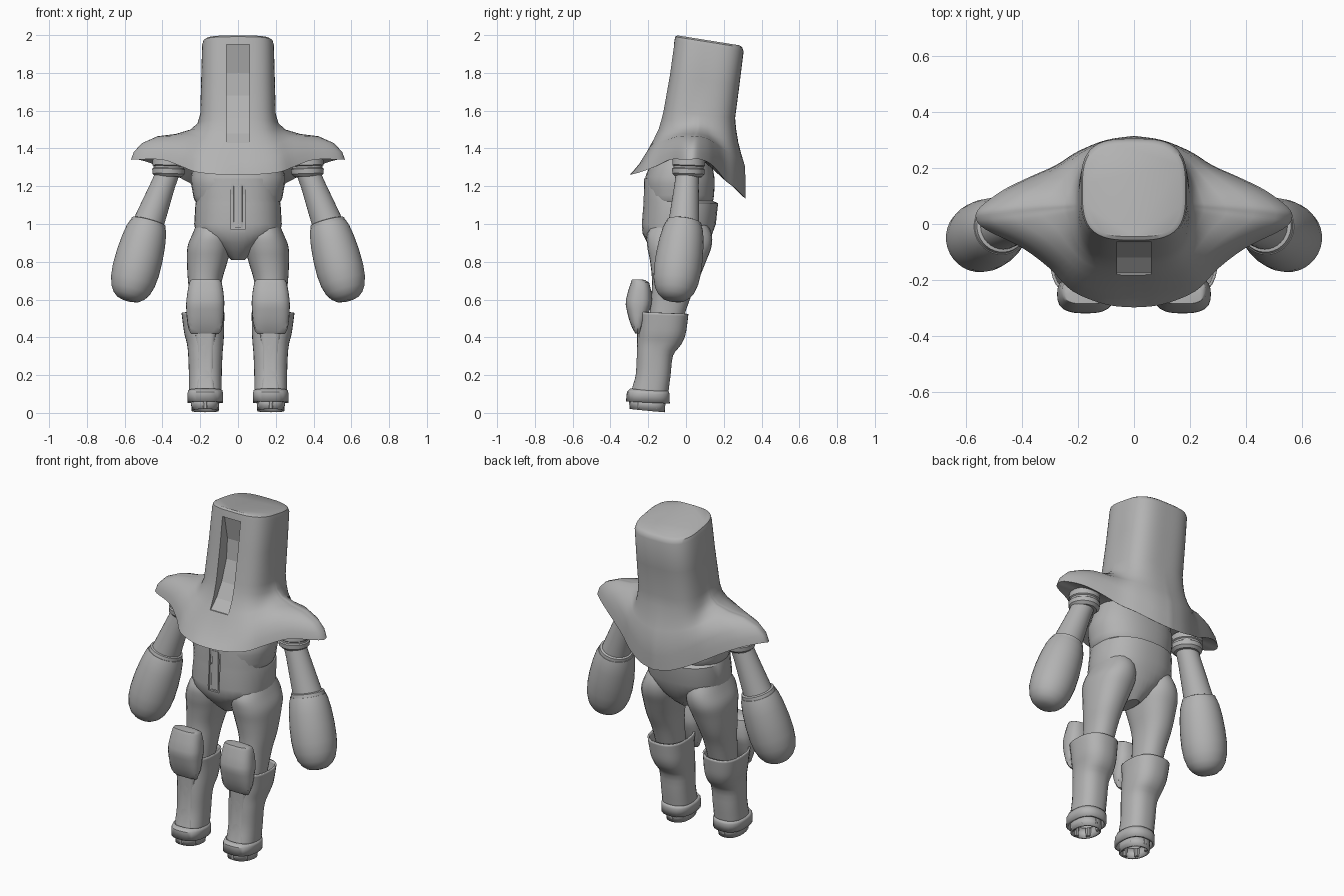
import bpy, bmesh, math
from mathutils import Vector

if "Cube" in bpy.data.objects:
    bpy.data.objects.remove(bpy.data.objects["Cube"])

grey = bpy.data.materials.new("grey")
grey.use_nodes = True
colour = (0.45, 0.45, 0.45, 1)
grey.diffuse_color = colour
grey.node_tree.nodes["Principled BSDF"].inputs["Base Color"].default_value = colour


def make(name, rings, caps=True, smooth=True):
    """Skin a stack of point rings into one object."""
    bm = bmesh.new()
    rows = [[bm.verts.new(p) for p in ring] for ring in rings]
    n = len(rows[0])
    for a, b in zip(rows, rows[1:]):
        for i in range(n):
            j = (i + 1) % n
            bm.faces.new((a[i], a[j], b[j], b[i]))
    if caps:
        bm.faces.new(rows[0])
        bm.faces.new(rows[-1])
    bmesh.ops.recalc_face_normals(bm, faces=bm.faces)
    mesh = bpy.data.meshes.new(name)
    bm.to_mesh(mesh)
    bm.free()
    ob = bpy.data.objects.new(name, mesh)
    bpy.context.collection.objects.link(ob)
    mesh.materials.append(grey)
    if smooth:
        bpy.ops.object.select_all(action='DESELECT')
        ob.select_set(True)
        bpy.context.view_layer.objects.active = ob
        bpy.ops.object.shade_smooth_by_angle(angle=math.radians(35))
    return ob


def polar(a, rx, ry, n):
    """Point of a rounded rectangle in direction a."""
    c, s = math.cos(a), math.sin(a)
    r = ((abs(c) / rx) ** n + (abs(s) / ry) ** n) ** (-1 / n)
    return c * r, s * r


def spline(points, steps):
    """Catmull-Rom samples through equal-length tuples."""
    out = []
    for i in range(len(points) - 1):
        p = [points[max(0, min(len(points) - 1, i + k))] for k in (-1, 0, 1, 2)]
        for k in range(steps):
            t = k / steps
            out.append(tuple(0.5 * (2 * b + (c - a) * t + (2 * a - 5 * b + 4 * c - d) * t ** 2
                                    + (3 * b - a - 3 * c + d) * t ** 3) for a, b, c, d in zip(*p)))
    return out + [points[-1]]


def loft(name, rings, n=2.3, seg=32, caps=True, wall=0, steps=1, slope=0):
    """Rings are (z, centre x, front y, back y, half width)."""
    rows = []
    for z, xc, y0, y1, rx in spline(rings, steps):
        pts = [polar(2 * math.pi * i / seg, rx, (y1 - y0) / 2, n) for i in range(seg)]
        rows.append([(xc + x, (y0 + y1) / 2 + y, z + slope * y) for x, y in pts])
    ob = make(name, rows, caps)
    if wall:
        mod = ob.modifiers.new("wall", 'SOLIDIFY')
        mod.thickness = wall
    return ob


def turned(name, start, end, profile, seg=32):
    """Turn a (distance, radius) profile about the line from start to end."""
    a, b = Vector(start), Vector(end)
    q = (b - a).to_track_quat('Z', 'Y')
    rows = [[a + q @ Vector((r * math.cos(2 * math.pi * i / seg),
                             r * math.sin(2 * math.pi * i / seg), d)) for i in range(seg)]
            for d, r in profile]
    return make(name, rows)


def cut(ob, name, outline, half):
    """Cut a slot given by a (y, z) outline, centred on x = 0."""
    cutter = make(name, [[(x, y, z) for y, z in outline] for x in (-half, half)], smooth=False)
    cutter.hide_render = True
    cutter.hide_viewport = True
    mod = ob.modifiers.new("slot", 'BOOLEAN')
    mod.object = cutter
    mod.solver = 'EXACT'


# Hood: tilted tower flaring into a shoulder cape with a wavy rim
half_rim = spline([(0, .315, 1.135), (.1, .3, 1.15), (.2, .26, 1.19), (.28, .21, 1.23), (.38, .165, 1.285),
                   (.47, .12, 1.325), (.55, .06, 1.345), (.565, .02, 1.34), (.53, -.02, 1.342),
                   (.4, -.085, 1.34), (.3, -.16, 1.305), (.22, -.24, 1.275), (.1, -.288, 1.262),
                   (0, -.298, 1.26)], 4)
rim = half_rim + [(-x, y, z) for x, y, z in half_rim[-2:0:-1]]
front = [(.05, .1), (.15, .28), (.3, .45), (.47, .62), (.72, .83), (.88, .93), (1, 1)]
side = [(.04, .2), (.14, .34), (.36, .44), (.62, .49), (.84, .64), (.96, .83), (1, 1)]
back = [(.1, .14), (.3, .3), (.6, .45), (.95, .6), (1, .8), (1, .9), (1, 1)]


def tower(scale, z, yc, rx, ry, tilt):
    row = []
    for x, y, _ in rim:
        px, py = polar(math.atan2(y - .05, x), rx * scale, ry * scale, 3.2)
        row.append(Vector((px, yc + py, z - tilt * py)))
    return row


base = tower(1, 1.58, .07, .2, .19, .1)
rows = [tower(.9, 1.972, .12, .19, .183, .16), tower(.97, 1.963, .12, .19, .183, .16),
        tower(1, 1.942, .122, .19, .183, .16), tower(1, 1.76, .098, .195, .185, .13), base]
for f, s, b in zip(front, side, back):
    row = []
    for p, r in zip(base, rim):
        w = math.cos(math.atan2(r[1] - .05, r[0])) ** 2
        e = f if r[1] < .05 else b
        h, v = (w * s[k] + (1 - w) * e[k] for k in (0, 1))
        row.append(Vector((p.x + (r[0] - p.x) * h, p.y + (r[1] - p.y) * h, p.z + (r[2] - p.z) * v)))
    rows.append(row)
# Hollow underside of the cape
for k, m in ((.96, .04), (.75, .35), (.45, .8)):
    rows.append([Vector((x * k, y * k, z + (1.36 - z) * m)) for x, y, z in rim])
hood = make("hood", rows)
cut(hood, "visor_cutter", [(-.5, 1.95), (-.045, 1.95), (-.015, 1.8), (-.025, 1.68), (-.07, 1.56),
                           (-.12, 1.48), (-.175, 1.43), (-.5, 1.43)], .06)

# Torso: chest, belt step and briefs
loft("chest", [(1.36, 0, -.17, .13, .22), (1.25, 0, -.215, .15, .25), (1.18, 0, -.215, .15, .242),
               (1.13, 0, -.21, .145, .232), (1.1, 0, -.2, .13, .21)], steps=2)
abdomen = loft("abdomen", [(1.24, 0, -.222, .09, .2), (1.14, 0, -.225, .1, .215), (1.11, 0, -.226, .17, .225),
                           (1, 0, -.235, .158, .232), (.95, 0, -.23, .14, .222), (.9, 0, -.205, .12, .15),
                           (.85, 0, -.165, .08, .08), (.81, 0, -.12, .03, .035)], n=2.4)
cut(abdomen, "belly_cutter", [(-.4, 1.22), (-.21, 1.22), (-.22, .97), (-.4, .97)], .036)
loft("belly_strip", [(1.21, 0, -.22, -.19, .024), (.98, 0, -.228, -.19, .024)], n=6)

for s, label in ((1, "left"), (-1, "right")):
    # Shoulder, upper arm and mitten-like forearm
    shoulder, elbow, hand = (s * .35, .012, 1.33), (s * .477, -.012, .995), (s * .585, -.068, .59)
    turned(label + "_shoulder", (s * .366, .015, 1.345), (s * .37, .01, 1.2),
           [(0, .085), (.035, .087), (.04, .08), (.05, .08), (.055, .087), (.08, .085), (.095, .07)])
    turned(label + "_upper_arm", shoulder, elbow, [(0, .06), (.13, .064), (.35, .082)])
    turned(label + "_elbow_cuff", elbow, hand, [(-.022, .08), (-.018, .092), (.01, .097), (.015, .09)])
    turned(label + "_forearm", elbow, hand,
           [(0, .098), (.03, .108), (.09, .118), (.17, .125), (.25, .126), (.31, .12), (.36, .105),
            (.39, .085), (.41, .06), (.418, .03)])

    # Thigh with buttock bulge, tucked into the boot
    loft(label + "_thigh", [(1.02, s * .13, -.16, .1, .08), (.95, s * .14, -.205, .135, .1),
                            (.88, s * .152, -.205, .135, .115), (.8, s * .163, -.19, .105, .107),
                            (.7, s * .175, -.18, .065, .09), (.6, s * .175, -.185, .02, .078),
                            (.45, s * .175, -.2, -.03, .07)], steps=4)

    # Hollow boot with calf guard
    loft(label + "_boot", [(.53, s * .185, -.25, .003, .104), (.48, s * .183, -.245, -.003, .1),
                           (.42, s * .179, -.245, -.013, .095), (.37, s * .174, -.248, -.035, .087),
                           (.31, s * .173, -.25, -.078, .081), (.2, s * .173, -.256, -.092, .077),
                           (.1, s * .173, -.28, -.105, .077)],
         n=2.6, caps=False, wall=-.01, steps=3, slope=-.04)
    loft(label + "_shin_plate", [(.45, s * .172, -.26, -.2, .06), (.35, s * .172, -.258, -.2, .045),
                                 (.2, s * .172, -.265, -.2, .042), (.12, s * .172, -.288, -.2, .05)], n=5)
    loft(label + "_ankle_cuff", [(.115, s * .173, -.285, -.105, .077), (.1, s * .173, -.3, -.1, .081),
                                 (.055, s * .173, -.304, -.1, .08)],
         n=2.6, caps=False, wall=-.014, slope=-.05)
    loft(label + "_foot_ring", [(.075, s * .174, -.285, -.12, .066), (.012, s * .174, -.288, -.122, .062)],
         caps=False, wall=-.01, slope=-.1)
    for i in range(6):
        a = math.pi * (i / 3 - .5)
        x, y = s * .174 + .062 * math.cos(a), -.205 + .083 * math.sin(a)
        loft(label + "_foot_clip", [(.07, x, y - .014, y + .014, .014), (.022, x, y - .011, y + .011, .012)],
             n=5, seg=12)

    # Rounded knee pad, a wedge from the side
    loft(label + "_knee_pad", [(.707, s * .172, -.285, -.24, .07), (.69, s * .172, -.292, -.195, .086),
                               (.6, s * .173, -.318, -.18, .1), (.55, s * .174, -.315, -.19, .1),
                               (.48, s * .174, -.297, -.215, .095), (.435, s * .174, -.277, -.238, .085),
                               (.42, s * .174, -.268, -.245, .072)], n=2.8, steps=2)
